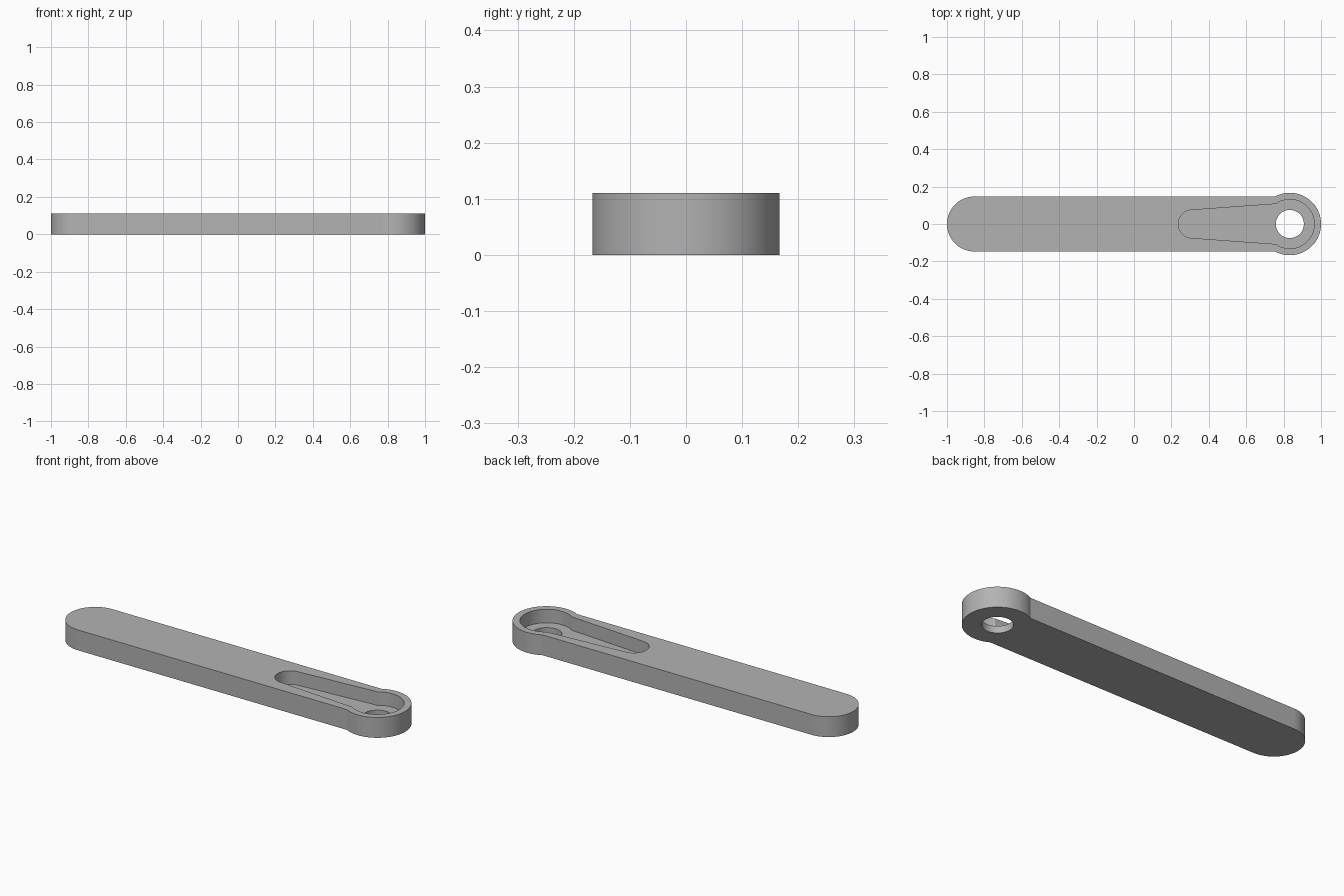
import bpy, bmesh, math

cube = bpy.data.objects.get("Cube")
if cube:
    bpy.data.objects.remove(cube, do_unlink=True)

THICK, FLOOR = 0.11, 0.037
EYE_X = 0.833            # centre of the round eye end
EYE_R, BAR_R, POCKET_R, SLOT_R, HOLE_R = 0.167, 0.147, 0.131, 0.075, 0.075

grey = bpy.data.materials.new("plain grey")
grey.use_nodes = True
colour = (0.45, 0.45, 0.45, 1)
grey.diffuse_color = colour
grey.node_tree.nodes["Principled BSDF"].inputs["Base Color"].default_value = colour


def arc(cx, r, start, end, n=48):
    """Points on an arc centred on the x axis, angles in radians."""
    return [(cx + r * math.cos(start + (end - start) * i / n),
             r * math.sin(start + (end - start) * i / n)) for i in range(n + 1)]


def keyhole(big_x, big_r, small_x, small_r, join_y):
    """Large round end that meets straight sides at join_y, and a small round end."""
    a = math.pi - math.asin(join_y / big_r)
    return (arc(big_x, big_r, -a, a, 72)
            + arc(small_x, small_r, math.pi / 2, 3 * math.pi / 2))


def prism(name, points, bottom, top):
    bm = bmesh.new()
    face = bm.faces.new([bm.verts.new((x, y, bottom)) for x, y in points])
    moved = bmesh.ops.extrude_face_region(bm, geom=[face])["geom"]
    bmesh.ops.translate(bm, vec=(0, 0, top - bottom),
                        verts=[v for v in moved if isinstance(v, bmesh.types.BMVert)])
    bmesh.ops.recalc_face_normals(bm, faces=bm.faces)
    mesh = bpy.data.meshes.new(name)
    bm.to_mesh(mesh)
    bm.free()
    mesh.materials.append(grey)
    obj = bpy.data.objects.new(name, mesh)
    bpy.context.collection.objects.link(obj)
    return obj


# Bar with one plain round end and one wider eye end
bar = prism("lever_bar", keyhole(EYE_X, EYE_R, BAR_R - 1, BAR_R, BAR_R), 0, THICK)

# Tapered pocket in the top, and the hole through its floor
cutters = [
    prism("pocket_cutter", keyhole(EYE_X, POCKET_R, 0.312, SLOT_R, 0.107),
          FLOOR, THICK + 0.1),
    prism("hole_cutter", arc(EYE_X, HOLE_R, 0, 2 * math.pi, 64)[:-1], -0.1, THICK + 0.2),
]

bpy.ops.object.select_all(action="DESELECT")
bpy.context.view_layer.objects.active = bar
bar.select_set(True)
for cutter in cutters:
    mod = bar.modifiers.new(cutter.name, "BOOLEAN")
    mod.operation, mod.solver, mod.object = "DIFFERENCE", "EXACT", cutter
    bpy.ops.object.modifier_apply(modifier=mod.name)
    bpy.data.objects.remove(cutter, do_unlink=True)

bpy.ops.object.shade_smooth_by_angle(angle=math.radians(20))
